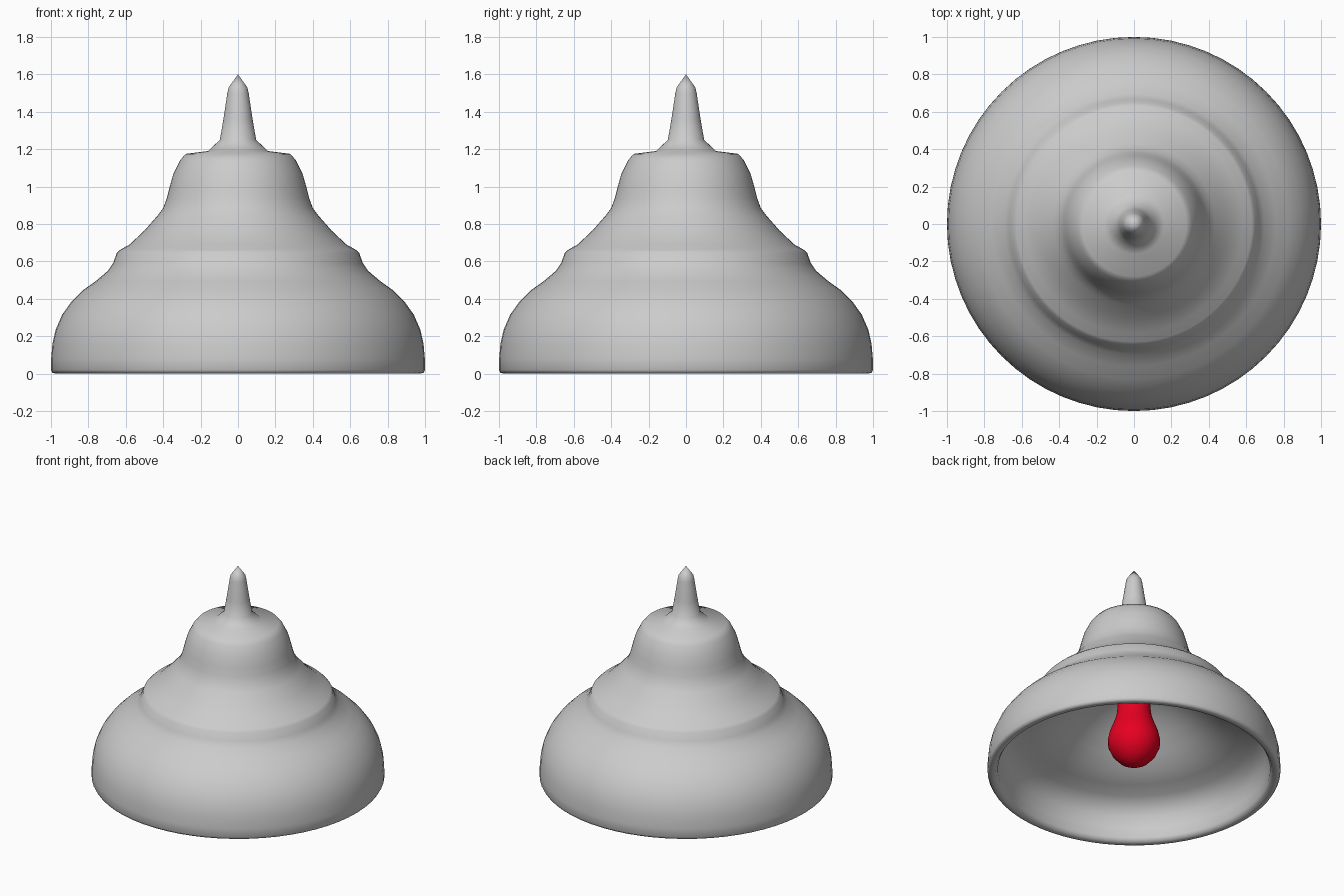
import bpy, bmesh, math

SEGMENTS = 64


def lathe(name, profile, angle=40):
    """Spin an (r, z) profile around the z axis."""
    bm = bmesh.new()
    verts = [bm.verts.new((r, 0, z)) for r, z in profile]
    edges = [bm.edges.new(pair) for pair in zip(verts, verts[1:])]
    bmesh.ops.spin(bm, geom=verts + edges, axis=(0, 0, 1), cent=(0, 0, 0),
                   angle=2 * math.pi, steps=SEGMENTS, use_duplicate=False)
    bmesh.ops.remove_doubles(bm, verts=bm.verts, dist=0.0005)
    bmesh.ops.recalc_face_normals(bm, faces=bm.faces)
    mesh = bpy.data.meshes.new(name)
    bm.to_mesh(mesh)
    bm.free()
    obj = bpy.data.objects.new(name, mesh)
    bpy.context.collection.objects.link(obj)
    bpy.context.view_layer.objects.active = obj
    obj.select_set(True)
    bpy.ops.object.shade_smooth_by_angle(angle=math.radians(angle))
    obj.select_set(False)
    return obj


# Lamp shade: finial and stepped outer bell, rolled rim, inner ledge and dome
outer = [(0, 1.6), (0.05, 1.53), (0.057, 1.5), (0.078, 1.36), (0.097, 1.25),
         (0.16, 1.19), (0.28, 1.175), (0.31, 1.14),
         (0.345, 1.07), (0.365, 1.0), (0.38, 0.94), (0.4, 0.885),
         (0.43, 0.845), (0.5, 0.765), (0.58, 0.69), (0.63, 0.662),
         (0.648, 0.645), (0.668, 0.59), (0.695, 0.55), (0.76, 0.495),
         (0.83, 0.445), (0.89, 0.385), (0.94, 0.315), (0.975, 0.235),
         (0.992, 0.16), (0.999, 0.08), (1.0, 0.02), (0.992, 0.005)]
inner = [(0.975, 0), (0.945, 0.005), (0.93, 0.03), (0.925, 0.1),
         (0.905, 0.18), (0.865, 0.24), (0.8, 0.285), (0.7, 0.315),
         (0.6, 0.36), (0.5, 0.43), (0.4, 0.51), (0.3, 0.58),
         (0.2, 0.63), (0.11, 0.66), (0, 0.66)]
lathe("lamp_shade", outer + inner, 60)

# Light bulb hanging inside the shade
bulb = lathe("light_bulb", [
    (0, 0.065), (0.05, 0.072), (0.105, 0.105), (0.15, 0.155), (0.176, 0.215),
    (0.178, 0.265), (0.165, 0.325), (0.14, 0.39), (0.12, 0.45), (0.112, 0.52),
    (0.112, 0.65), (0, 0.65)])
red = bpy.data.materials.new("bulb_red")
red.diffuse_color = (0.8, 0.0, 0.015, 1)
bulb.data.materials.append(red)
